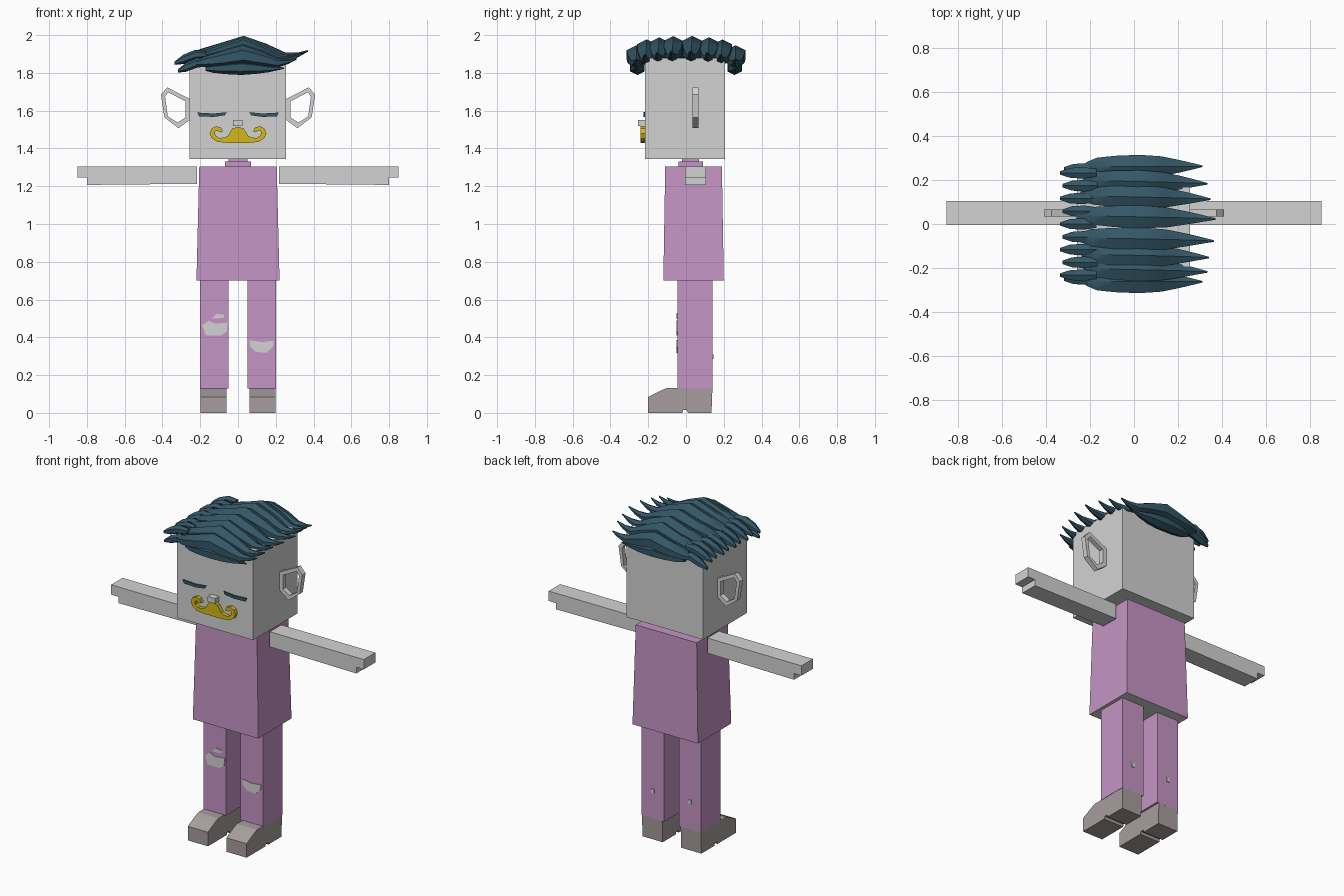
import bpy, bmesh, math

default_cube = bpy.data.objects.get("Cube")
if default_cube:
    bpy.data.objects.remove(default_cube, do_unlink=True)


def make_material(name, rgb):
    mat = bpy.data.materials.new(name)
    mat.use_nodes = True
    color = (*rgb, 1.0)
    mat.diffuse_color = color
    mat.node_tree.nodes["Principled BSDF"].inputs["Base Color"].default_value = color
    return mat


skin = make_material("light grey skin", (0.65, 0.65, 0.65))
cloth = make_material("pink cloth", (0.56, 0.30, 0.56))
hair = make_material("dark teal hair", (0.035, 0.095, 0.135))
gold = make_material("yellow moustache", (0.66, 0.48, 0.01))
leather = make_material("taupe shoe", (0.39, 0.34, 0.34))


def loft(name, loops, mat, ring=False, mirror=False, smooth=False):
    """Skin a row of equal-sized loops; ring joins last to first, otherwise cap."""
    bm = bmesh.new()
    rows = [[bm.verts.new(p) for p in loop] for loop in loops]
    pairs = list(zip(rows, rows[1:]))
    if ring:
        pairs.append((rows[-1], rows[0]))
    else:
        bm.faces.new(rows[0])
        bm.faces.new(rows[-1])
    for a, b in pairs:
        for i in range(len(a)):
            j = (i + 1) % len(a)
            bm.faces.new((a[i], a[j], b[j], b[i]))
    bmesh.ops.recalc_face_normals(bm, faces=bm.faces)
    mesh = bpy.data.meshes.new(name)
    bm.to_mesh(mesh)
    bm.free()
    mesh.materials.append(mat)
    if smooth:
        mesh.shade_smooth()
        mesh.set_sharp_from_angle(angle=math.radians(40))
    obj = bpy.data.objects.new(name, mesh)
    bpy.context.collection.objects.link(obj)
    if mirror:
        obj.modifiers.new("Mirror", 'MIRROR')
    return obj


def rect(x0, x1, y0, y1, z):
    return [(x0, y0, z), (x1, y0, z), (x1, y1, z), (x0, y1, z)]


def box(name, xs, ys, zs, mat, **options):
    return loft(name, [rect(*xs, *ys, z) for z in zs], mat, **options)


def plate(name, outline, y0, y1, mat, **options):
    """Extrude an x-z outline along y."""
    loops = [[(x, y, z) for x, z in outline] for y in (y0, y1)]
    return loft(name, loops, mat, **options)


# Body: flared tunic with a grey underside, stepped collar
torso = loft("torso", [rect(-0.22, 0.22, -0.12, 0.20, 0.70),
                       rect(-0.205, 0.205, -0.11, 0.19, 1.305)], cloth)
torso.data.materials.append(skin)
for face in torso.data.polygons:
    face.material_index = int(face.normal.z < -0.9)
box("collar", (-0.07, 0.07), (-0.04, 0.09), (1.30, 1.332), cloth)
box("neck", (-0.05, 0.05), (-0.02, 0.07), (1.33, 1.36), cloth)

# Arms with a stepped hand end
arm_outline = [(0.217, 1.305), (0.85, 1.305), (0.85, 1.245),
               (0.80, 1.245), (0.80, 1.207), (0.217, 1.213)]
plate("arms", arm_outline, -0.005, 0.105, skin, mirror=True)

# Legs and shoes
box("legs", (0.05, 0.20), (-0.045, 0.14), (0.13, 0.71), cloth, mirror=True)
shoe_outline = [(-0.2, 0), (-0.02, 0), (-0.015, 0.015), (0.005, 0.015), (0.01, 0),
                (0.135, 0), (0.14, 0.132), (-0.1, 0.132), (-0.13, 0.12), (-0.2, 0.085)]
loft("shoes", [[(x, y, z) for y, z in shoe_outline] for x in (0.062, 0.198)],
     leather, mirror=True)

# Torn patches on the trousers
patches = {
    "right_knee_tear": [(-0.19, 0.465), (-0.155, 0.488), (-0.12, 0.472), (-0.055, 0.478),
                        (-0.06, 0.43), (-0.09, 0.41), (-0.17, 0.41)],
    "right_small_tear": [(-0.14, 0.5), (-0.115, 0.525), (-0.075, 0.52),
                         (-0.075, 0.505), (-0.11, 0.5)],
    "left_knee_tear": [(0.06, 0.385), (0.125, 0.375), (0.19, 0.382), (0.185, 0.35),
                       (0.15, 0.318), (0.095, 0.323), (0.065, 0.35)],
}
for name, outline in patches.items():
    plate(name, outline, -0.049, -0.044, skin)
box("back_leg_tears", (0.115, 0.135), (0.139, 0.145), (0.285, 0.31), skin, mirror=True)

# Head, nose and open ring ears
box("head", (-0.258, 0.255), (-0.218, 0.207), (1.345, 1.88), skin)
box("nose", (-0.026, 0.024), (-0.255, -0.21), (1.518, 1.55), skin)
ear_outer = [(0.25, 1.66), (0.375, 1.723), (0.408, 1.685),
             (0.39, 1.565), (0.315, 1.507), (0.25, 1.555)]
ear_inner = [(0.278, 1.65), (0.37, 1.697), (0.386, 1.675),
             (0.372, 1.57), (0.32, 1.537), (0.278, 1.565)]
ear_loops = [[(x, y, z) for x, z in outline] for outline, y in
             ((ear_outer, 0.035), (ear_inner, 0.035), (ear_inner, 0.066), (ear_outer, 0.066))]
loft("ears", ear_loops, skin, ring=True, mirror=True)

# Closed eyes and curled moustache
eye = [(0.06, 1.592), (0.13, 1.585), (0.215, 1.59), (0.205, 1.57), (0.13, 1.567), (0.07, 1.575)]
plate("closed_eyes", eye, -0.226, -0.217, hair, mirror=True)
moustache = [(0, 1.515), (0.03, 1.505), (0.055, 1.465), (0.075, 1.457), (0.1, 1.456),
             (0.12, 1.47), (0.122, 1.49), (0.11, 1.495), (0.095, 1.485), (0.08, 1.49),
             (0.09, 1.51), (0.115, 1.518), (0.14, 1.505), (0.15, 1.48), (0.14, 1.455),
             (0.11, 1.435), (0.06, 1.43), (0, 1.43)]
plate("moustache", moustache, -0.24, -0.217, gold, mirror=True)


# Hair: tapered hexagonal locks swept sideways over the head
def lock(name, y, base, stations, length=1.0, lift=1.0, thick=1.0, drift=0.0):
    """Stations are x, height above base, half width, half thickness."""
    loops = []
    for i, (x, z, half_width, half_thick) in enumerate(stations):
        middle = y + drift * i / len(stations)
        loops.append([(x * length,
                       middle + thick * half_width * math.sin(k * math.pi / 3),
                       base + lift * z + thick * half_thick * math.cos(k * math.pi / 3))
                      for k in range(6)])
    loft(name, loops, hair, smooth=True)


long_lock = [(-0.26, 0, 0.02, 0.015), (-0.2, 0.012, 0.045, 0.03), (-0.1, 0.03, 0.055, 0.042),
             (0.03, 0.06, 0.06, 0.052), (0.15, 0.03, 0.052, 0.04), (0.25, 0, 0.032, 0.024),
             (0.32, 0.012, 0.016, 0.012), (0.37, 0.032, 0.004, 0.004)]
tuft = [(-0.17, 0.01, 0.02, 0.018), (-0.23, 0.008, 0.03, 0.026),
        (-0.29, -0.015, 0.026, 0.024), (-0.335, -0.035, 0.009, 0.009)]

top_locks = [(0.2, 0.9), (0.13, 0.94), (0.04, 1.0), (-0.06, 0.98), (-0.135, 0.92), (-0.2, 0.9)]
for n, (y, length) in enumerate(top_locks):
    lock(f"top_lock_{n + 1}", y, 1.885 - 0.5 * y * y, long_lock, length, drift=-0.02)
for label, side in (("front", -1), ("back", 1)):
    lock(f"{label}_edge_lock", 0.262 * side, 1.852, long_lock, 0.84, 0.7)
    lock(f"{label}_hanging_lock", 0.25 * side, 1.822, long_lock, 0.66, 0.1, 0.75, 0.02 * side)
    lock(f"{label}_low_tuft", 0.25 * side, 1.845, tuft, 0.95)
for n in range(9):
    lock(f"side_tuft_{n + 1}", 0.232 - 0.058 * n, 1.887, tuft, 1.0 - 0.03 * (n % 2))
